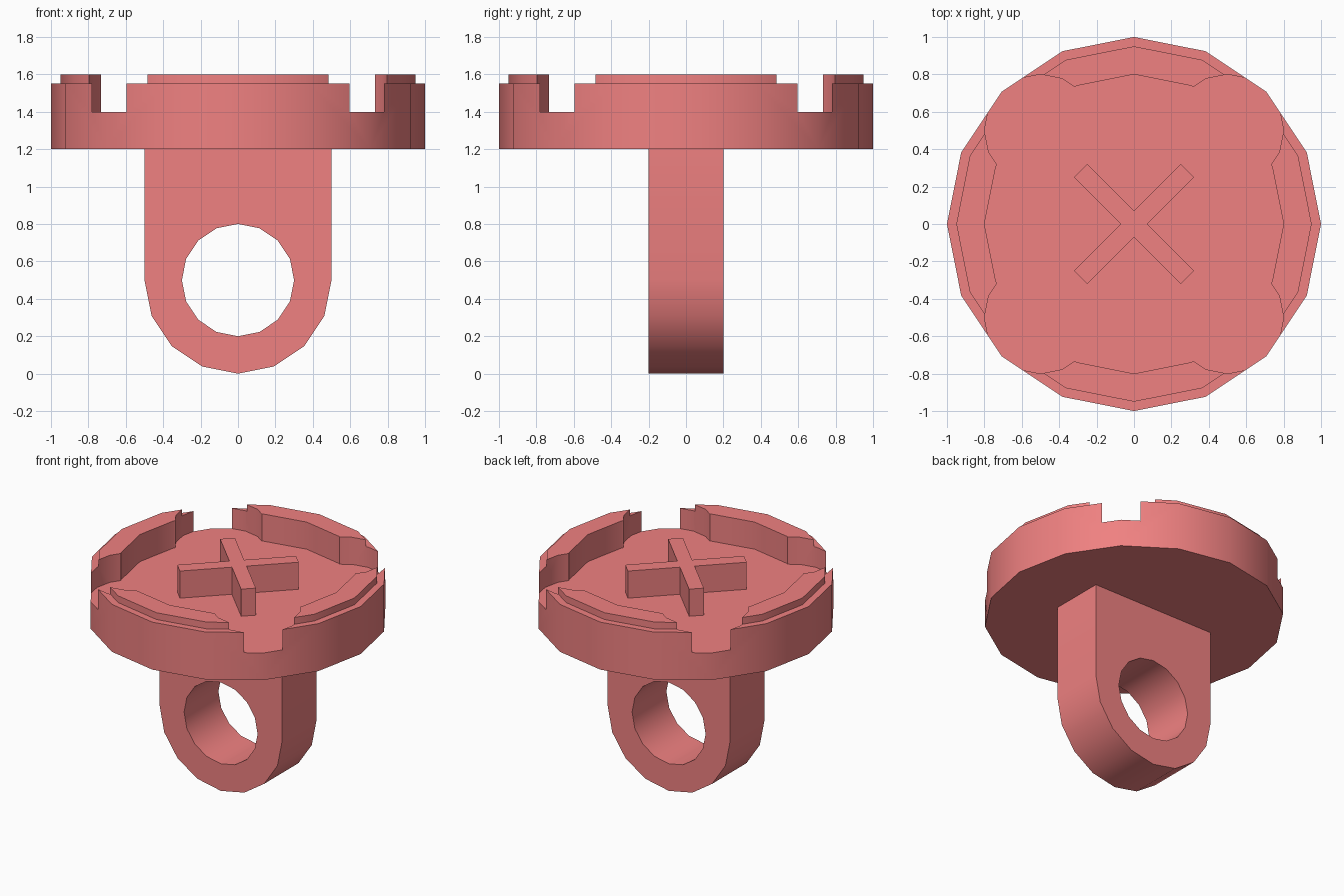
import bpy
import math

if "Cube" in bpy.data.objects:
    bpy.data.objects.remove(bpy.data.objects["Cube"])

SIDES = 16
coral = bpy.data.materials.new("coral")
coral.diffuse_color = (0.87, 0.22, 0.22, 1)
coral.use_nodes = True
coral.node_tree.nodes["Principled BSDF"].inputs["Base Color"].default_value = coral.diffuse_color


def make(name, verts, faces):
    me = bpy.data.meshes.new(name)
    me.from_pydata(verts, [], faces)
    me.materials.append(coral)
    ob = bpy.data.objects.new(name, me)
    bpy.context.collection.objects.link(ob)
    return ob


def circle(r, cx=0.0, cy=0.0):
    step = 2 * math.pi / SIDES
    return [(cx + r * math.cos(i * step), cy + r * math.sin(i * step)) for i in range(SIDES)]


def loft(name, rings):
    """Skin equal-sized rings of points (bottom to top) and cap both ends."""
    n = len(rings[0])
    faces = [tuple(reversed(range(n)))]
    for k in range(len(rings) - 1):
        a, b = k * n, (k + 1) * n
        faces += [(a + i, a + (i + 1) % n, b + (i + 1) % n, b + i) for i in range(n)]
    faces.append(tuple(range((len(rings) - 1) * n, len(rings) * n)))
    return make(name, [p for ring in rings for p in ring], faces)


def prism_z(name, outline, z0, z1):
    return loft(name, [[(x, y, z) for x, y in outline] for z in (z0, z1)])


def prism_y(name, outline, half):
    return loft(name, [[(x, y, z) for x, z in outline] for y in (half, -half)])


def activate(ob):
    bpy.ops.object.select_all(action='DESELECT')
    ob.select_set(True)
    bpy.context.view_layer.objects.active = ob


def cut(ob, cutter):
    cutter.hide_render = True
    mod = ob.modifiers.new("cut", 'BOOLEAN')
    mod.operation, mod.solver, mod.object = 'DIFFERENCE', 'EXACT', cutter
    activate(ob)
    bpy.ops.object.modifier_apply(modifier=mod.name)
    bpy.data.objects.remove(cutter)


# Round cap with a stepped raised rim around a sunken floor
profile = [(1, 1.2), (1, 1.55), (0.95, 1.55), (0.95, 1.6), (0.8, 1.6), (0.8, 1.4)]
cap = loft("cap", [[(x, y, z) for x, y in circle(r)] for r, z in profile])

# Four round notches through the rim on the diagonals
for sx in (-1, 1):
    for sy in (-1, 1):
        cut(cap, prism_z("notch_cutter", circle(0.3, 0.5 * sx, 0.5 * sy), 1.4, 1.8))

# Hanging loop: rounded tab with a round hole
tab = [(0.5, 1.2), (-0.5, 1.2)] + circle(0.5, 0, 0.5)[SIDES // 2:] + [(0.5, 0.5)]
loop = prism_y("hanging_loop", tab, 0.2)
cut(loop, prism_y("hole_cutter", circle(0.3, 0, 0.5), 0.5))

# Diagonal cross on the floor
w, l = 0.05, 0.403
arm = [(w, w), (w, -w), (l, -w), (l, w)][1:]
outline = []
for q in range(4):
    c, s = math.cos(math.radians(45 + 90 * q)), math.sin(math.radians(45 + 90 * q))
    outline += [(x * c - y * s, x * s + y * c) for x, y in arm]
cross = prism_z("raised_cross", outline, 1.4, 1.6)

for ob in (cap, loop, cross):
    activate(ob)
    bpy.ops.object.shade_smooth_by_angle(angle=math.radians(30))
